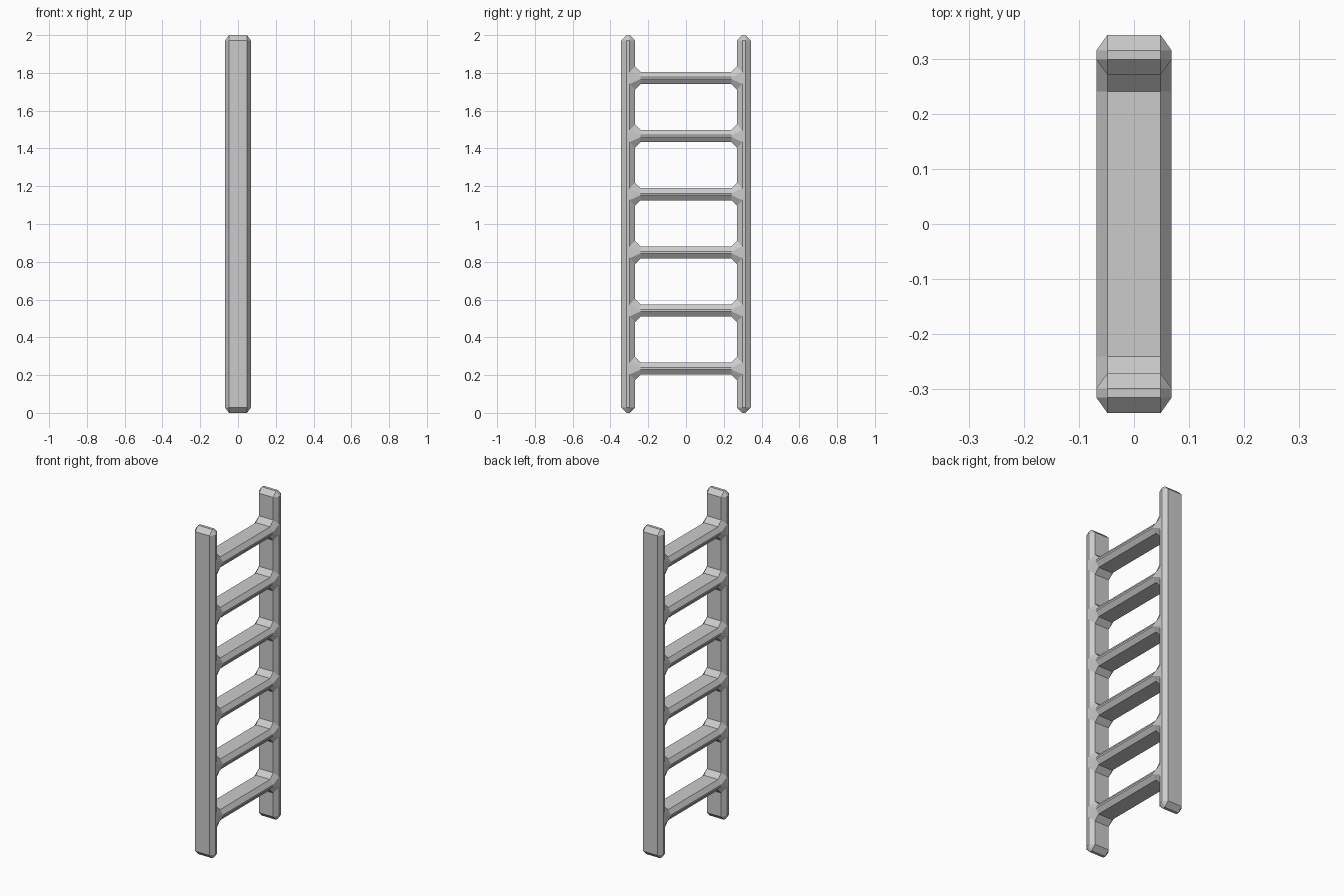
import bpy, bmesh
from itertools import product

if "Cube" in bpy.data.objects:
    bpy.data.objects.remove(bpy.data.objects["Cube"])

HX, IX = 0.068, 0.048          # full and chamfered half depth, shared by rails and rungs


def finish(bm, name):
    bmesh.ops.recalc_face_normals(bm, faces=bm.faces[:])
    me = bpy.data.meshes.new(name)
    bm.to_mesh(me)
    bm.free()
    ob = bpy.data.objects.new(name, me)
    bpy.context.collection.objects.link(ob)
    return ob


# Side rails: chamfered box as the hull of its inset face corners
def rail(name, cy):
    hy, iy, hz, iz = 0.0365, 0.0085, 1.0, 0.972
    bm = bmesh.new()
    for sx, sy, sz in product((-1, 1), repeat=3):
        for x, y, z in ((HX, iy, iz), (IX, hy, iz), (IX, iy, hz)):
            bm.verts.new((sx * x, cy + sy * y, 1 + sz * z))
    bmesh.ops.convex_hull(bm, input=bm.verts[:])
    bmesh.ops.dissolve_limit(bm, angle_limit=0.01, verts=bm.verts[:], edges=bm.edges[:])
    return finish(bm, name)


# Rungs: octagonal bar lofted along y, flaring into a gusset at each rail
def rung(name, cz):
    def ring(bm, y_top, y_side, h, k):
        pts = [(IX, h), (HX, k), (HX, -k), (IX, -h), (-IX, -h), (-HX, -k), (-HX, k), (-IX, h)]
        return [bm.verts.new((x, y_top if abs(x) == IX else y_side, cz + z)) for x, z in pts]

    bm = bmesh.new()
    rings = [ring(bm, -0.27, -0.30, 0.062, 0.032), ring(bm, -0.24, -0.24, 0.032, 0.005),
             ring(bm, 0.24, 0.24, 0.032, 0.005), ring(bm, 0.27, 0.30, 0.062, 0.032)]
    for a, b in zip(rings, rings[1:]):
        for i in range(8):
            j = (i + 1) % 8
            bm.faces.new((a[i], a[j], b[j], b[i]))
    return finish(bm, name)


rail("left_rail", -0.3065)
rail("right_rail", 0.3065)
for i in range(6):
    rung(f"rung_{i + 1}", 0.235 + 0.3075 * i)
